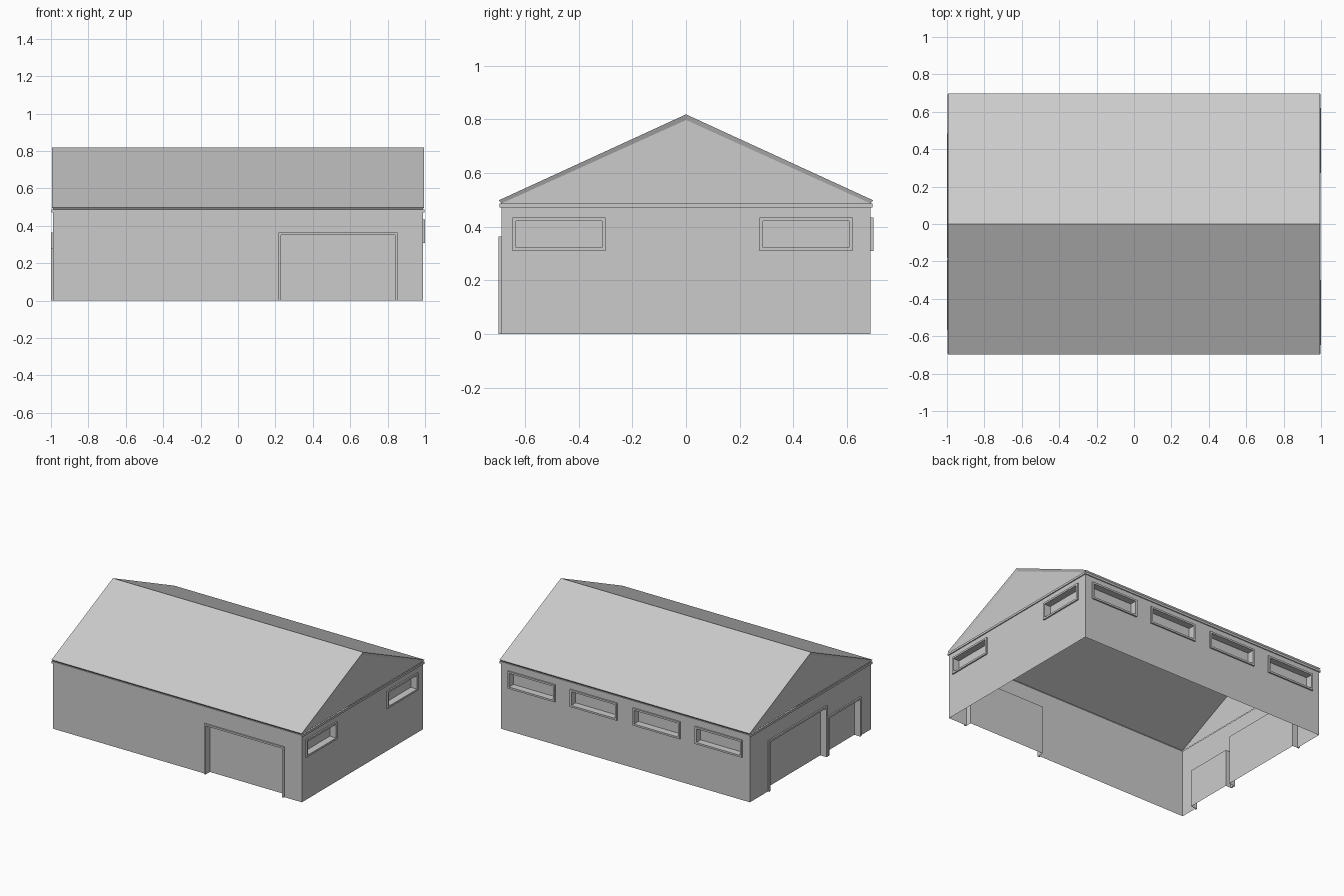
import bpy, bmesh
from math import radians
from mathutils import Matrix, Vector

cube = bpy.data.objects.get("Cube")
if cube:
    bpy.data.objects.remove(cube)

# One plain grey for the whole building
grey = bpy.data.materials.new("plain_grey")
grey.use_nodes = True
colour = (0.6, 0.6, 0.6, 1)
grey.diffuse_color = colour
grey.node_tree.nodes["Principled BSDF"].inputs["Base Color"].default_value = colour

HALF_X, HALF_Y, WALL_H = 0.99, 0.688, 0.486
RECESS, TRIM, PROUD = 0.04, 0.013, 0.01


def finish(name, bm):
    mesh = bpy.data.meshes.new(name)
    bmesh.ops.remove_doubles(bm, verts=bm.verts, dist=1e-5)
    bm.to_mesh(mesh)
    bm.free()
    mesh.materials.append(grey)
    obj = bpy.data.objects.new(name, mesh)
    bpy.context.collection.objects.link(obj)
    return obj


def face(bm, points):
    bm.faces.new([bm.verts.new(p) for p in points])


def box(bm, low, high, matrix=Matrix()):
    low, high = Vector(low), Vector(high)
    place = matrix @ Matrix.Translation((low + high) / 2) @ Matrix.Diagonal((*(high - low), 1))
    bmesh.ops.create_cube(bm, size=1, matrix=place)


def rect(u0, u1, z0, z1, y):
    return [Vector(p) for p in ((u0, y, z0), (u1, y, z0), (u1, y, z1), (u0, y, z1))]


def build_wall(name, angle, half_width, distance, openings):
    """Wall sheet with recessed openings, each with a panel and a raised frame."""
    turn = Matrix.Rotation(radians(angle), 4, 'Z')
    us = sorted({-half_width, half_width, *[u for o in openings for u in o[:2]]})
    zs = sorted({0, WALL_H, *[z for o in openings for z in o[2:]]})
    bm = bmesh.new()

    # Sheet around the openings
    for u0, u1 in zip(us, us[1:]):
        for z0, z1 in zip(zs, zs[1:]):
            u, z = (u0 + u1) / 2, (z0 + z1) / 2
            if not any(o[0] < u < o[1] and o[2] < z < o[3] for o in openings):
                face(bm, rect(u0, u1, z0, z1, -distance))
    bmesh.ops.remove_doubles(bm, verts=bm.verts, dist=1e-5)
    bmesh.ops.dissolve_limit(bm, angle_limit=0.01, verts=bm.verts, edges=bm.edges)

    for n, (u0, u1, z0, z1) in enumerate(openings, 1):
        is_door = z0 == 0
        kind = "door" if is_door else "window"
        outer = rect(u0, u1, z0, z1, -distance)
        inner = rect(u0, u1, z0, z1, RECESS - distance)

        # Reveals, left open under a door
        for i in range(1 if is_door else 0, 4):
            j = (i + 1) % 4
            face(bm, (outer[i], outer[j], inner[j], inner[i]))

        # Panel at the back of the recess
        panel = bmesh.new()
        face(panel, inner)
        panel.transform(turn)
        finish(f"{name}_{kind}_{n}", panel)

        # Raised frame bars
        frame = bmesh.new()
        back, front = -distance, -distance - PROUD
        bars = [(u0 - TRIM, u0, z0, z1), (u1, u1 + TRIM, z0, z1),
                (u0 - TRIM, u1 + TRIM, z1, z1 + TRIM)]
        if not is_door:
            bars.append((u0 - TRIM, u1 + TRIM, z0 - TRIM, z0))
        for a, b, c, d in bars:
            box(frame, (a, front, c), (b, back, d), turn)
        finish(f"{name}_{kind}_frame_{n}", frame)

    bm.transform(turn)
    finish(name, bm)


# Walls
SILL, HEAD = 0.322, 0.42
build_wall("front_wall", 0, HALF_X, HALF_Y, [(0.23, 0.84, 0, 0.35)])
build_wall("windowed_end_wall", 90, HALF_Y, HALF_X,
           [(-0.633, -0.313, SILL, HEAD), (0.287, 0.607, SILL, HEAD)])
build_wall("back_wall", 180, HALF_X, HALF_Y,
           [(c - 0.174, c + 0.174, SILL, HEAD) for c in (-0.745, -0.25, 0.25, 0.745)])
build_wall("door_end_wall", 270, HALF_Y, HALF_X,
           [(-0.47, 0.17, 0, 0.352), (0.205, 0.555, 0, 0.268)])

# Trim band under the eaves
band = bmesh.new()
for s in (-1, 1):
    x0, x1 = sorted((s * HALF_X, s * (HALF_X + 0.007)))
    y0, y1 = sorted((s * HALF_Y, s * (HALF_Y + 0.007)))
    box(band, (x0, -HALF_Y - 0.007, 0.471), (x1, HALF_Y + 0.007, WALL_H))
    box(band, (-HALF_X, y0, 0.471), (HALF_X, y1, WALL_H))
finish("eaves_band", band)

# Roof shell: slopes, eave soffits, bevelled rakes and gables
EAVE_X, EAVE_Y, EAVE_Z, RIDGE = 0.995, 0.697, 0.498, 0.818
GABLE_X, GABLE_TOP = 0.987, 0.797
roof = bmesh.new()
for s in (-1, 1):
    eave = [Vector((x, s * EAVE_Y, EAVE_Z)) for x in (-EAVE_X, EAVE_X)]
    ridge = [Vector((x, 0, RIDGE)) for x in (-EAVE_X, EAVE_X)]
    soffit = [Vector((x, s * HALF_Y, WALL_H)) for x in (-GABLE_X, GABLE_X)]
    peak = [Vector((x, 0, GABLE_TOP)) for x in (-GABLE_X, GABLE_X)]
    slope = [eave[0], eave[1], ridge[1], ridge[0]]
    under = [soffit[0], soffit[1], eave[1], eave[0]]
    for points in (slope, under):
        face(roof, points if s < 0 else points[::-1])
    for end, sign in ((0, -1), (1, 1)):
        rake = [soffit[end], peak[end], ridge[end], eave[end]]
        face(roof, rake if s * sign > 0 else rake[::-1])
for sign in (-1, 1):
    gable = [(sign * GABLE_X, -HALF_Y, WALL_H), (sign * GABLE_X, HALF_Y, WALL_H),
             (sign * GABLE_X, 0, GABLE_TOP)]
    face(roof, gable if sign > 0 else gable[::-1])
finish("roof", roof)
